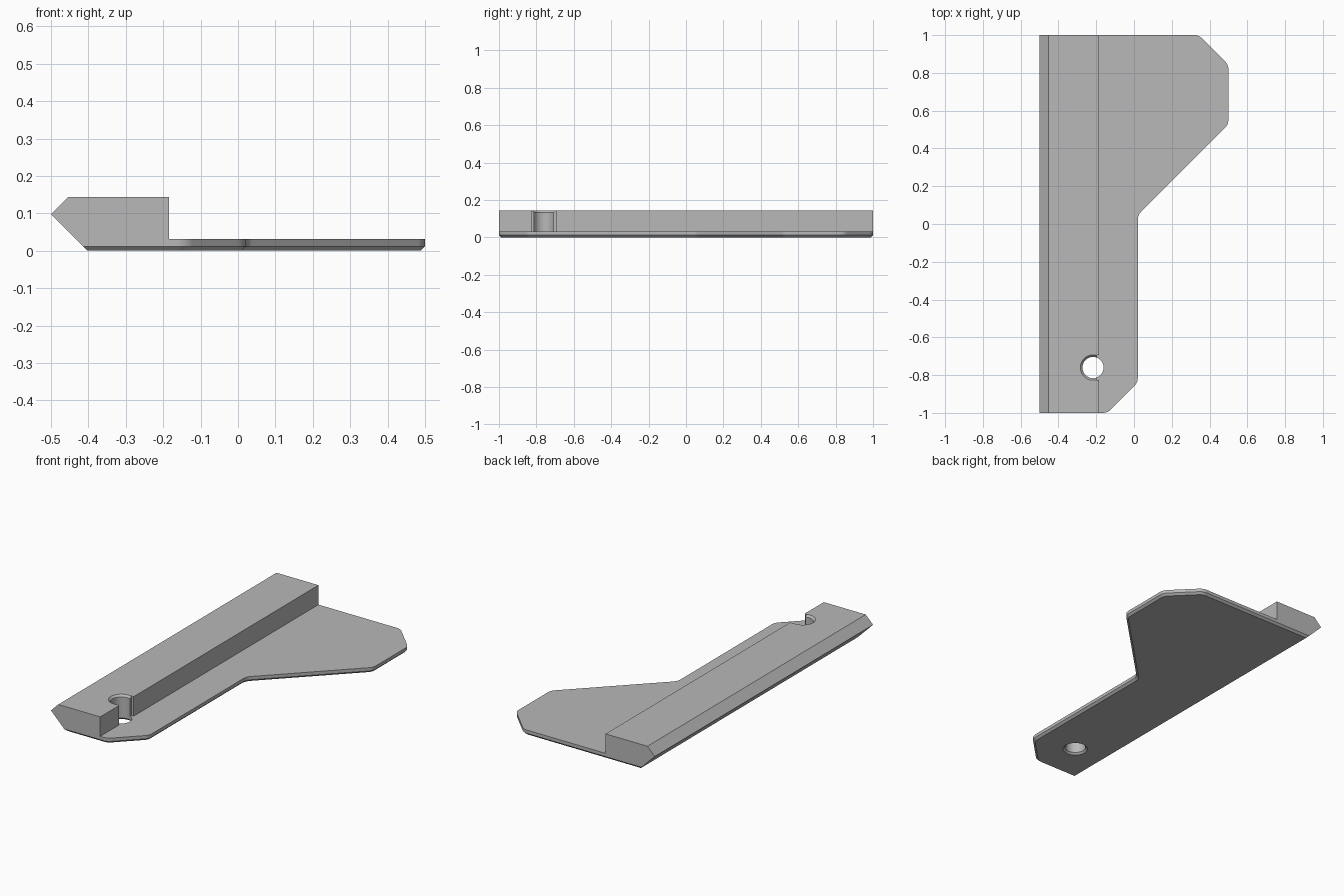
import bpy, bmesh, math
from mathutils import Vector

if "Cube" in bpy.data.objects:
    bpy.data.objects.remove(bpy.data.objects["Cube"])

PLATE_TOP, CHAMFER, BAR_TOP, BAR_EDGE = 0.031, 0.012, 0.144, -0.184
HOLE, HOLE_R = Vector((-0.217, -0.76)), 0.056

grey = bpy.data.materials.new("light grey")
grey.use_nodes = True
colour = (0.48, 0.48, 0.48, 1)
grey.diffuse_color = colour
grey.node_tree.nodes["Principled BSDF"].inputs["Base Color"].default_value = colour


def loft(name, loops):
    """Closed solid through a stack of matching point loops."""
    bm = bmesh.new()
    rings = [[bm.verts.new(p) for p in loop] for loop in loops]
    for a, b in zip(rings, rings[1:]):
        for i in range(len(a)):
            j = (i + 1) % len(a)
            bm.faces.new((a[i], a[j], b[j], b[i]))
    bm.faces.new(rings[0][::-1])
    bm.faces.new(rings[-1])
    bmesh.ops.recalc_face_normals(bm, faces=bm.faces)
    mesh = bpy.data.meshes.new(name)
    bm.to_mesh(mesh)
    bm.free()
    mesh.materials.append(grey)
    obj = bpy.data.objects.new(name, mesh)
    bpy.context.collection.objects.link(obj)
    return obj


def apply(obj, kind, **settings):
    mod = obj.modifiers.new(kind.lower(), kind)
    for key, value in settings.items():
        setattr(mod, key, value)
    bpy.ops.object.select_all(action='DESELECT')
    bpy.context.view_layer.objects.active = obj
    obj.select_set(True)
    bpy.ops.object.modifier_apply(modifier=mod.name)


def boolean(obj, other, operation):
    apply(obj, 'BOOLEAN', object=other, operation=operation, solver='EXACT')
    bpy.data.objects.remove(other)


def outline(corners, inset, z, steps=6):
    """Inset counter-clockwise outline with its marked corners rounded."""
    points = []
    for i, (x, y, radius) in enumerate(corners):
        p = Vector((x, y))
        d1 = (p - Vector(corners[i - 1][:2])).normalized()
        d2 = (Vector(corners[(i + 1) % len(corners)][:2]) - p).normalized()
        n1, n2 = Vector((-d1.y, d1.x)), Vector((-d2.y, d2.x))
        mitre = (n1 + n2) / (1 + n1.dot(n2))
        if radius == 0:
            points.append((*(p + mitre * inset), z))
            continue
        side = 1 if d1.cross(d2) > 0 else -1
        centre = p + mitre * radius * side
        for k in range(steps + 1):
            normal = n1.slerp(n2, k / steps)
            points.append((*(centre - normal * (radius * side - inset)), z))
    return points


# Flat plate with a chamfered underside
R = 0.06
corners = [(-0.415, -1, 0), (-0.14, -1, R), (0.02, -0.84, R), (0.02, 0.047, R),
           (0.5, 0.527, R), (0.5, 0.843, R), (0.343, 1, R), (-0.415, 1, 0)]
plate = loft("bracket_plate", [outline(corners, CHAMFER, 0),
                               outline(corners, 0, CHAMFER),
                               outline(corners, 0, PLATE_TOP)])

# Raised bar with a pointed outer edge
profile = [(-0.415, CHAMFER), (-0.5, 0.097), (-0.453, BAR_TOP),
           (BAR_EDGE, BAR_TOP), (BAR_EDGE, CHAMFER)]
bar = loft("raised_bar", [[(x, y, z) for x, z in profile] for y in (-1, 1)])

# Notch opening the hole through the side of the bar
half = HOLE_R + 0.011
square = [(-0.197, -half), (-0.1, -half), (-0.1, half), (-0.197, half)]
notch = loft("notch_cutter", [[(x, HOLE.y + y, z) for x, y in square]
                              for z in (PLATE_TOP, 0.2)])
boolean(bar, notch, 'DIFFERENCE')
boolean(plate, bar, 'UNION')

# Screw hole, countersunk at both ends
lathe = [(0.077, -0.01), (HOLE_R, 0.011), (HOLE_R, 0.133), (0.077, 0.154)]
angles = [math.tau * k / 48 for k in range(48)]
drill = loft("hole_cutter", [[(HOLE.x + r * math.cos(a), HOLE.y + r * math.sin(a), z)
                              for a in angles] for r, z in lathe])
boolean(plate, drill, 'DIFFERENCE')

# Merge flat regions and smooth only the rounded edges
apply(plate, 'DECIMATE', decimate_type='DISSOLVE', angle_limit=math.radians(0.5))
bpy.ops.object.shade_smooth_by_angle(angle=math.radians(30))
apply(plate, 'WEIGHTED_NORMAL', keep_sharp=True)
